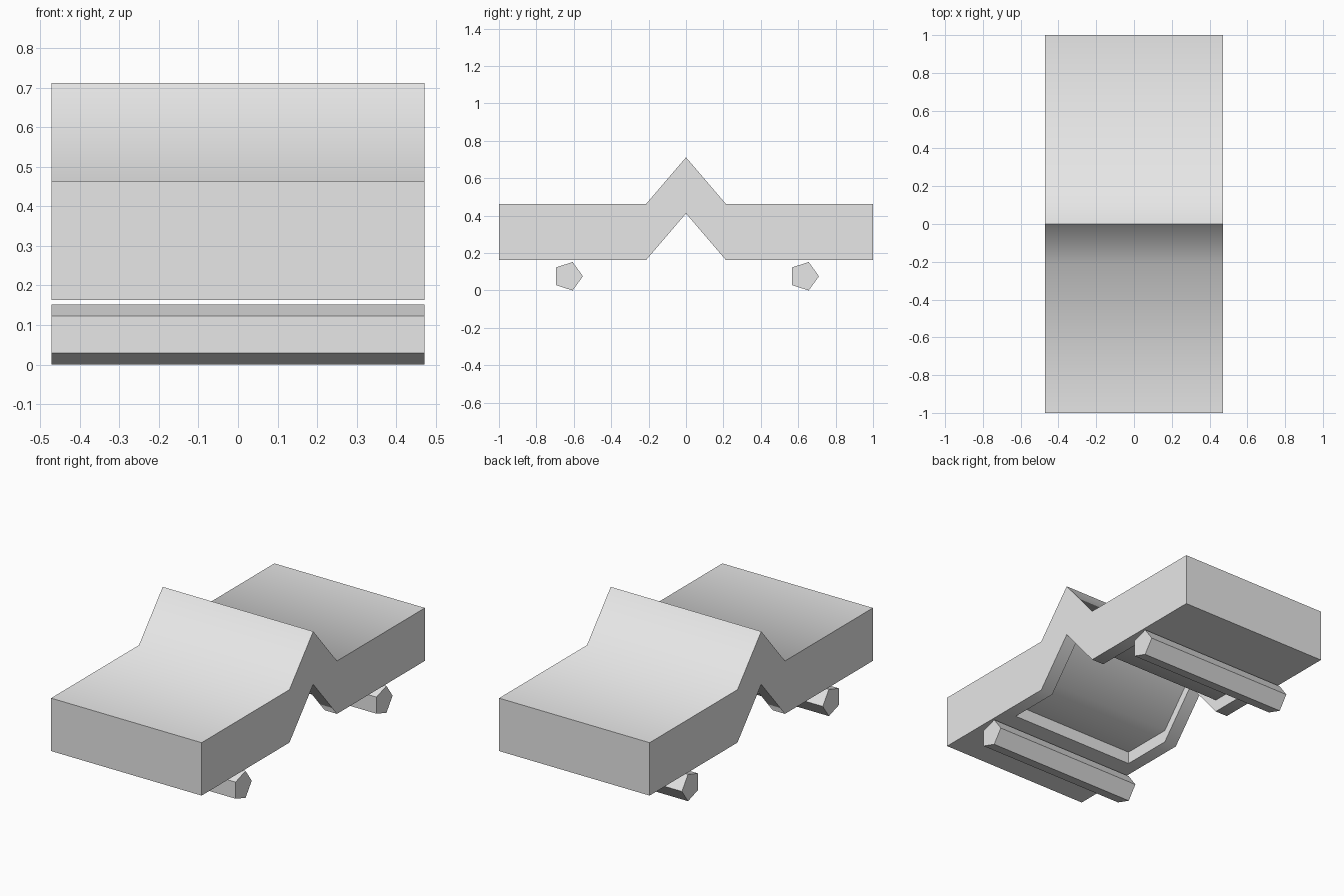
import bpy
import bmesh
from math import cos, sin, tau, radians

cube = bpy.data.objects.get("Cube")
if cube:
    bpy.data.objects.remove(cube, do_unlink=True)

HALF_WIDTH = 0.472
GREY = (0.8, 0.8, 0.8, 1)

grey = bpy.data.materials.new("plain_grey")
grey.use_nodes = True
grey.diffuse_color = GREY
grey.node_tree.nodes["Principled BSDF"].inputs["Base Color"].default_value = GREY


def extrude_profile(profile):
    """Closed prism across the width from (y, z) points."""
    bm = bmesh.new()
    face = bm.faces.new([bm.verts.new((-HALF_WIDTH, y, z)) for y, z in profile])
    new = bmesh.ops.extrude_face_region(bm, geom=[face], use_keep_orig=True)["geom"]
    verts = [v for v in new if isinstance(v, bmesh.types.BMVert)]
    bmesh.ops.translate(bm, verts=verts, vec=(2 * HALF_WIDTH, 0, 0))
    bmesh.ops.recalc_face_normals(bm, faces=bm.faces)
    return bm


def finish(bm, name):
    mesh = bpy.data.meshes.new(name)
    bm.to_mesh(mesh)
    bm.free()
    mesh.materials.append(grey)
    obj = bpy.data.objects.new(name, mesh)
    bpy.context.collection.objects.link(obj)
    bpy.ops.object.select_all(action="DESELECT")
    obj.select_set(True)
    bpy.context.view_layer.objects.active = obj
    bpy.ops.object.shade_smooth_by_angle(angle=radians(60))
    return obj


# Folded slab body: flat ends with a raised peak in the middle
TOP, THICK, PEAK, BEND = 0.463, 0.3, 0.712, 0.213
upper = [(-1, TOP), (-BEND, TOP), (0, PEAK), (BEND, TOP), (1, TOP)]
lower = [(y, z - THICK) for y, z in reversed(upper)]
body = extrude_profile(upper + lower)


def underside():
    return [f for f in body.faces if f.normal.z < -0.1]


# Recess in the underside that follows the fold
RX, RY, DEPTH = 0.395, 0.517, 0.07
for axis, limit in (((1, 0, 0), RX), ((0, 1, 0), RY)):
    for side in (-1, 1):
        faces = underside()
        edges = {e for f in faces for e in f.edges}
        verts = {v for f in faces for v in f.verts}
        bmesh.ops.bisect_plane(body, geom=[*verts, *edges, *faces],
                               plane_co=[a * limit * side for a in axis],
                               plane_no=axis)
pocket = [f for f in underside()
          if abs(f.calc_center_median().x) < RX and abs(f.calc_center_median().y) < RY]
raised = bmesh.ops.extrude_face_region(body, geom=pocket)["geom"]
bmesh.ops.translate(body, vec=(0, 0, DEPTH),
                    verts=[v for v in raised if isinstance(v, bmesh.types.BMVert)])
old = [f for f in pocket if f.is_valid]
if old:
    bmesh.ops.delete(body, geom=old, context="FACES")
bmesh.ops.recalc_face_normals(body, faces=body.faces)
finish(body, "folded_body")

# Five-sided rollers under each end
RADIUS = 0.08
for name, y in (("front_roller", -0.631), ("back_roller", 0.631)):
    ring = [(y + RADIUS * cos(tau * i / 5), RADIUS * (sin(tau / 5) + sin(tau * i / 5)))
            for i in range(5)]
    finish(extrude_profile(ring), name)
